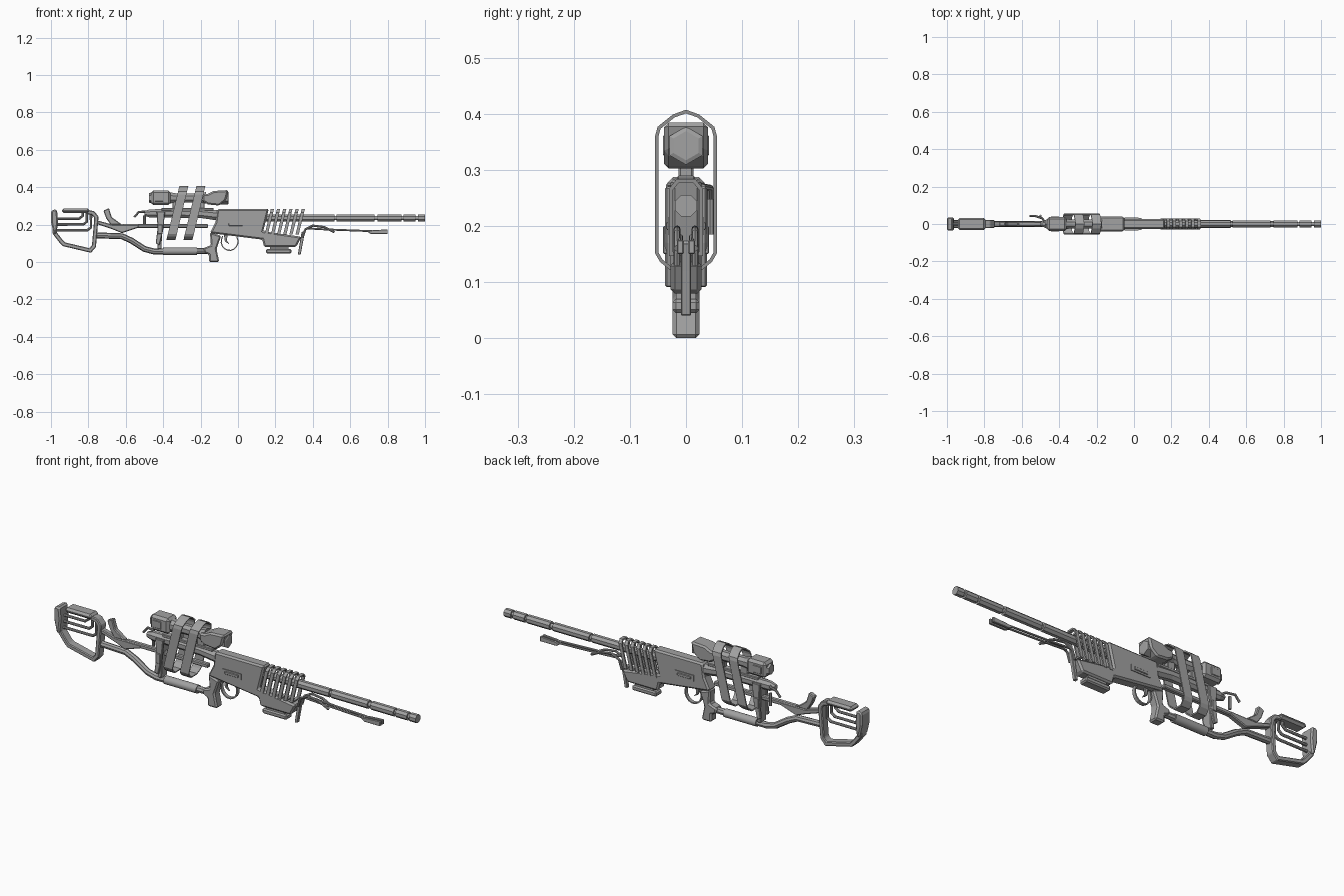
import bpy
import bmesh
from math import sin, cos, pi, radians
from mathutils import Vector

old = bpy.data.objects.get("Cube")
if old:
    bpy.data.objects.remove(old, do_unlink=True)

# One flat colour for the whole model
grey = bpy.data.materials.new("gunmetal grey")
grey.use_nodes = True
colour = (0.36, 0.36, 0.36, 1)
grey.diffuse_color = colour
grey.node_tree.nodes["Principled BSDF"].inputs["Base Color"].default_value = colour


def finish(name, bm, bevel=0, smooth=False):
    bmesh.ops.recalc_face_normals(bm, faces=bm.faces)
    mesh = bpy.data.meshes.new(name)
    bm.to_mesh(mesh)
    bm.free()
    mesh.materials.append(grey)
    part = bpy.data.objects.new(name, mesh)
    bpy.context.scene.collection.objects.link(part)
    if bevel:
        mod = part.modifiers.new("edge bevel", "BEVEL")
        mod.width, mod.segments, mod.limit_method = bevel, 1, "ANGLE"
    if smooth:
        bpy.ops.object.select_all(action="DESELECT")
        part.select_set(True)
        bpy.context.view_layer.objects.active = part
        bpy.ops.object.shade_smooth_by_angle(angle=radians(40))
    return part


def prism(name, outline, half, bevel=0.006, y=0):
    """Side outline in x and z, extruded across y."""
    bm = bmesh.new()
    face = bm.faces.new([bm.verts.new((px, y - half, pz)) for px, pz in outline])
    grown = bmesh.ops.extrude_face_region(bm, geom=[face])["geom"]
    verts = [v for v in grown if isinstance(v, bmesh.types.BMVert)]
    bmesh.ops.translate(bm, verts=verts, vec=(0, half * 2, 0))
    return finish(name, bm, bevel)


def box(name, left, right, low, high, half, bevel=0.006, y=0):
    outline = [(left, low), (right, low), (right, high), (left, high)]
    return prism(name, outline, half, bevel, y)


def bridge_rings(bm, rings, closed=False):
    count = len(rings[0])
    pairs = list(zip(rings, rings[1:])) + ([(rings[-1], rings[0])] if closed else [])
    for a, b in pairs:
        for i in range(count):
            j = (i + 1) % count
            bm.faces.new((a[i], a[j], b[j], b[i]))
    if not closed:
        bm.faces.new(rings[0])
        bm.faces.new(rings[-1])


def ribbon(name, path, thick, half, place, closed=False, bevel=0):
    """Flat strap along a 2D path; place(u, v, w) maps it into space."""
    pts = [Vector(p) for p in path]
    bm, rings, last = bmesh.new(), [], len(pts) - 1
    for i, p in enumerate(pts):
        before = pts[i - 1] if i or closed else None
        after = pts[(i + 1) % len(pts)] if i < last or closed else None
        d_in = (p - before).normalized() if before else (after - p).normalized()
        d_out = (after - p).normalized() if after else d_in
        normal = Vector((-d_in.y - d_out.y, d_in.x + d_out.x)).normalized()
        normal *= thick / 2 / max(normal.dot(Vector((-d_in.y, d_in.x))), 0.5)
        corners = [(p + normal, half), (p + normal, -half), (p - normal, -half), (p - normal, half)]
        rings.append([bm.verts.new(place(q.x, q.y, w)) for q, w in corners])
    bridge_rings(bm, rings, closed)
    return finish(name, bm, bevel)


def loft(name, stations, sides, smooth=False):
    """Stations of x, z, y radius and z radius along the barrel axis."""
    bm, rings = bmesh.new(), []
    for x, z, ry, rz in stations:
        turn = [(k + 0.5) * 2 * pi / sides for k in range(sides)]
        rings.append([bm.verts.new((x, ry * cos(a), z + rz * sin(a))) for a in turn])
    bridge_rings(bm, rings)
    return finish(name, bm, smooth=smooth)


def tube(name, path, radius):
    curve = bpy.data.curves.new(name, "CURVE")
    curve.dimensions, curve.bevel_depth = "3D", radius
    curve.bevel_resolution, curve.use_fill_caps = 2, True
    line = curve.splines.new("POLY")
    line.points.add(len(path) - 1)
    for point, place in zip(line.points, path):
        point.co = (*place, 1)
    temp = bpy.data.objects.new("temporary", curve)
    bm = bmesh.new()
    bpy.context.scene.collection.objects.link(temp)
    mesh = bpy.data.meshes.new_from_object(temp.evaluated_get(bpy.context.evaluated_depsgraph_get()))
    bm.from_mesh(mesh)
    bpy.data.objects.remove(temp)
    bpy.data.meshes.remove(mesh)
    return finish(name, bm, smooth=True)


def flat_tube(name, path, radius, y=0):
    return tube(name, [(px, y, pz) for px, pz in path], radius)


def side_place(u, v, w):
    return (u, w, v)


def hoop(name, top_x, width, top_z, outline, thick):
    """Leaning closed strap around the weapon, outline in y and z."""
    def place(u, v, w):
        return (top_x + (v - top_z) * 0.24 + w, u, v)
    return ribbon(name, outline, thick, width / 2, place, closed=True)


# Barrel: octagonal sleeves over a thin inner rod
loft("barrel_core", [(0.1, 0.236, 0.012, 0.012), (0.98, 0.236, 0.012, 0.012)], 12, True)
sleeves = [(0.12, 0.515), (0.527, 0.73), (0.747, 0.875), (0.886, 0.95), (0.962, 1.0)]
for n, (start, end) in enumerate(sleeves):
    loft(f"barrel_sleeve_{n}", [(start, 0.236, 0.021, 0.021), (end, 0.236, 0.021, 0.021)], 8)

# Receiver and forend
prism("receiver", [(-0.15, 0.155), (-0.12, 0.215), (-0.11, 0.285), (0.165, 0.285), (0.135, 0.165),
                   (0.34, 0.135), (0.31, 0.08), (0.14, 0.08), (0.13, 0.12), (0.05, 0.13)], 0.028, 0.008)
for side in (-1, 1):
    box("port_plate", -0.065, 0.04, 0.185, 0.215, 0.004, 0, side * 0.028)
    box("port_slot", -0.05, 0.025, 0.193, 0.207, 0.004, 0.002, side * 0.032)
box("magazine_plate", 0.15, 0.285, 0.045, 0.07, 0.024)
box("magazine_neck", 0.17, 0.27, 0.065, 0.085, 0.018, 0)

# Cooling ribs around the barrel
rib = [(-0.027, 0.15), (-0.027, 0.265), (-0.015, 0.28), (0.015, 0.28), (0.027, 0.265), (0.027, 0.15)]
for n in range(6):
    hoop(f"cooling_rib_{n}", 0.183 + n * 0.033, 0.017, 0.28, rib, 0.007)

# Folded support under the barrel
prism("support_leg", [(0.32, 0.04), (0.335, 0.04), (0.35, 0.12), (0.36, 0.17), (0.34, 0.16)], 0.009, 0.002)
for side in (-1, 1):
    flat_tube("support_arm", [(0.345, 0.13), (0.36, 0.175), (0.4, 0.195), (0.46, 0.187), (0.515, 0.16)],
              0.006, side * 0.016)
    flat_tube("support_rod", [(0.37, 0.18), (0.46, 0.175), (0.72, 0.165)], 0.005, side * 0.01)
    prism("support_foot", [(0.69, 0.163), (0.71, 0.15), (0.8, 0.15), (0.8, 0.175), (0.72, 0.17)],
          0.006, 0.002, side * 0.01)

# Grip, trigger and guard
prism("grip", [(-0.155, 0.0), (-0.1, 0.0), (-0.115, 0.07), (-0.09, 0.14), (-0.15, 0.16),
               (-0.145, 0.09), (-0.185, 0.075), (-0.18, 0.05), (-0.155, 0.04)], 0.024, 0.007)
guard = [(-0.045 + 0.045 * cos(a), 0.11 + 0.048 * sin(a)) for a in [pi * (0.8 + k / 8) for k in range(12)]]
ribbon("trigger_guard", guard, 0.006, 0.009, side_place)
prism("trigger", [(-0.075, 0.145), (-0.055, 0.145), (-0.06, 0.115), (-0.045, 0.095), (-0.07, 0.11)], 0.006, 0.002)

# Rear receiver with bolt
loft("rear_receiver", [(-0.5, 0.26, 0.014, 0.014), (-0.47, 0.26, 0.022, 0.024),
                       (-0.2, 0.26, 0.026, 0.026), (-0.11, 0.25, 0.026, 0.03)], 8)
box("receiver_rail", -0.41, -0.13, 0.275, 0.29, 0.016, 0.003)
tube("bolt_arm", [(-0.47, 0, 0.262), (-0.49, 0.03, 0.27), (-0.53, 0.043, 0.268), (-0.555, 0.043, 0.24)], 0.006)
tube("bolt_knob", [(-0.5, 0.043, 0.185), (-0.5, 0.043, 0.248)], 0.007)
for side in (-1, 1):
    prism("bracket_plate", [(-0.435, 0.27), (-0.39, 0.27), (-0.4, 0.17), (-0.42, 0.09), (-0.44, 0.1), (-0.43, 0.18)],
          0.007, 0.003, side * 0.03)
    box("bracket_rib", -0.43, -0.405, 0.15, 0.2, 0.004, 0.002, side * 0.037)
prism("bracket_core", [(-0.43, 0.25), (-0.4, 0.25), (-0.41, 0.07), (-0.43, 0.07)], 0.024, 0.003)

# Scope with a square rear and flared front
box("scope_rear", -0.465, -0.36, 0.305, 0.383, 0.038, 0.012)
loft("scope_eyepiece", [(-0.475, 0.343, 0.025, 0.025), (-0.46, 0.343, 0.03, 0.03)], 6)
for side in (-1, 1):
    box("scope_window", -0.445, -0.4, 0.325, 0.362, 0.004, 0.002, side * 0.037)
loft("scope_body", [(-0.37, 0.343, 0.03, 0.034), (-0.33, 0.343, 0.025, 0.026),
                    (-0.21, 0.343, 0.025, 0.026), (-0.17, 0.343, 0.034, 0.034)], 8)
prism("scope_hood", [(-0.19, 0.362), (-0.16, 0.365), (-0.13, 0.38), (-0.05, 0.385), (-0.065, 0.33),
                     (-0.1, 0.302), (-0.16, 0.308), (-0.19, 0.325)], 0.039, 0.008)
loft("scope_lens", [(-0.1, 0.343, 0.034, 0.034), (-0.053, 0.343, 0.034, 0.034), (-0.05, 0.343, 0.026, 0.026)], 6)
for x in (-0.35, -0.22):
    box("scope_mount", x, x + 0.04, 0.28, 0.325, 0.013, 0.003)

# Leaning straps that wrap the scope and receiver
strap = [(0, 0.404), (-0.022, 0.396), (-0.048, 0.375), (-0.052, 0.36), (-0.052, 0.152), (-0.044, 0.138), (-0.022, 0.12)]
strap += [(-y, z) for y, z in reversed(strap[1:])]
for n, x in enumerate((-0.29, -0.199)):
    hoop(f"strap_{n}", x, 0.048, 0.404, strap, 0.006)

# Stock tubes and cheek rest
box("stock_bar", -0.62, -0.16, 0.183, 0.203, 0.012, 0.004)
prism("stock_wedge", [(-0.76, 0.225), (-0.67, 0.2), (-0.53, 0.2), (-0.53, 0.185), (-0.62, 0.155), (-0.67, 0.175),
                      (-0.76, 0.205)], 0.014, 0.004)
prism("cheek_rest", [(-0.72, 0.275), (-0.69, 0.288), (-0.675, 0.24), (-0.62, 0.2), (-0.68, 0.198),
                     (-0.705, 0.235)], 0.013, 0.004)
flat_tube("lower_tube", [(-0.76, 0.143), (-0.62, 0.138), (-0.57, 0.115), (-0.5, 0.07), (-0.45, 0.057),
                         (-0.16, 0.06)], 0.016)
loft("lower_sleeve", [(-0.4, 0.058, 0.022, 0.021), (-0.22, 0.058, 0.022, 0.021)], 12, True)

# Butt frame, pad and inner rods
frame = [(-0.98, 0.26), (-0.98, 0.155), (-0.945, 0.11), (-0.93, 0.095), (-0.79, 0.062), (-0.77, 0.085),
         (-0.757, 0.24), (-0.775, 0.262), (-0.81, 0.268)]
ribbon("butt_frame", frame, 0.022, 0.022, side_place, bevel=0.004)
prism("butt_plate", [(-1.0, 0.215), (-1.0, 0.27), (-0.99, 0.28), (-0.968, 0.28), (-0.962, 0.22), (-0.97, 0.15),
                     (-0.985, 0.15)], 0.036, 0.008)
box("shoulder_pad", -0.942, -0.795, 0.262, 0.287, 0.033, 0.01)
for n in range(3):
    z, x = 0.232 - n * 0.031, -0.83 + n * 0.022
    flat_tube(f"butt_rod_{n}", [(-0.97, z), (x - 0.02, z), (x, z + 0.015), (x, 0.265)], 0.007)
